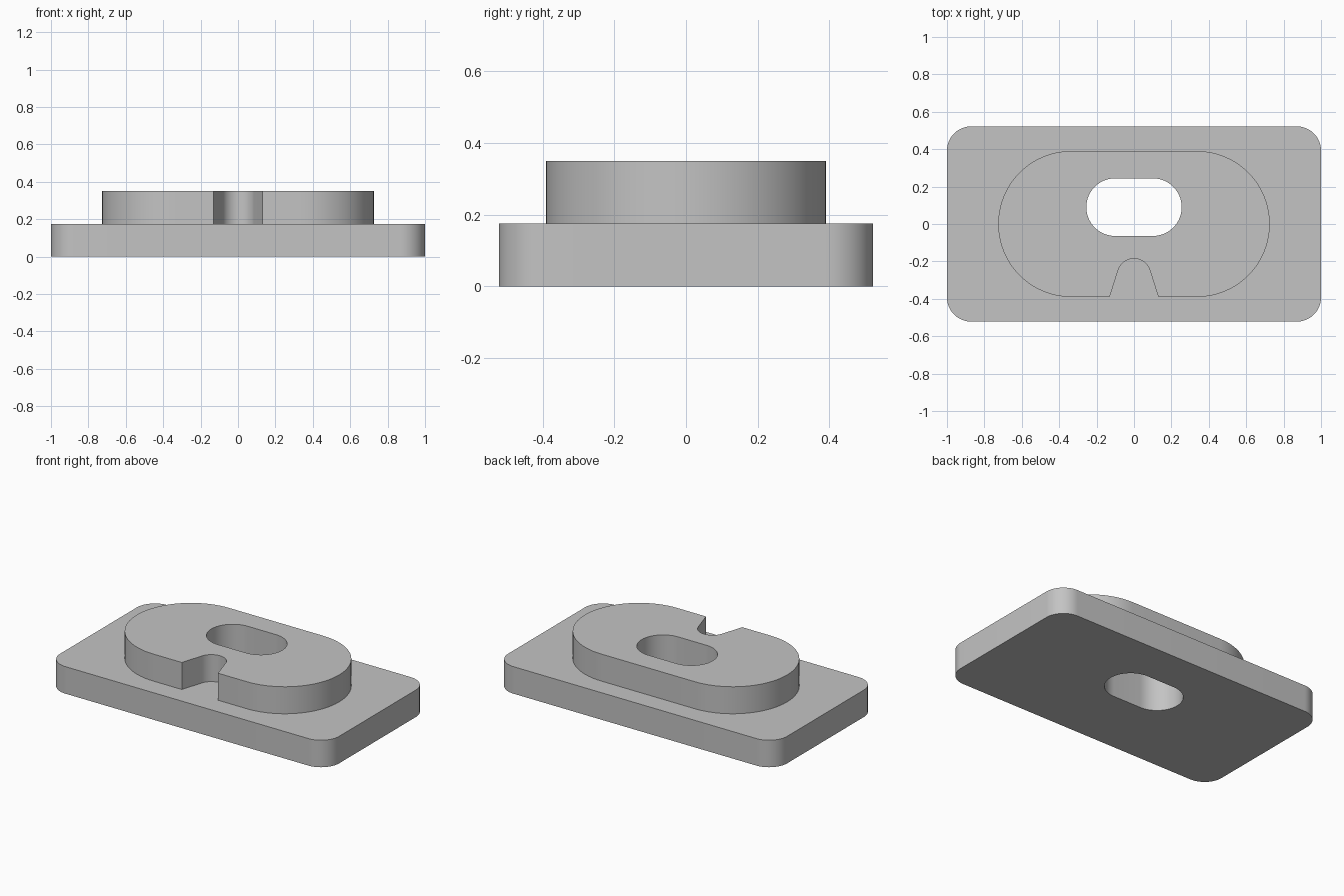
import bpy
import bmesh
from math import radians, cos, sin, hypot

cube = bpy.data.objects.get("Cube")
if cube:
    bpy.data.objects.remove(cube, do_unlink=True)

BASE_TOP, BOSS_TOP = 0.175, 0.35


def arc(cx, cy, r, start, end, steps):
    """Points on an arc, angles in degrees."""
    angles = [radians(start + (end - start) * i / steps) for i in range(steps + 1)]
    return [(cx + r * cos(a), cy + r * sin(a)) for a in angles]


def rounded_plate(hx, hy, r, steps=16):
    corners = [(1, 1, 0), (-1, 1, 90), (-1, -1, 180), (1, -1, 270)]
    return [p for sx, sy, a in corners
            for p in arc(sx * (hx - r), sy * (hy - r), r, a, a + 90, steps)]


def stadium(hx, r, cy=0.0, steps=40):
    c = hx - r
    return arc(c, cy, r, -90, 90, steps) + arc(-c, cy, r, 90, 270, steps)


# Outlines: base plate, raised boss with a flared notch at the front, slot
plate = rounded_plate(1.0, 0.522, 0.13)
notch = [(-0.13, -0.39)] + arc(0, -0.274, 0.089, 163, 17, 24) + [(0.13, -0.39)]
boss = stadium(0.726, 0.39) + notch
slot = stadium(0.255, 0.154, cy=0.09, steps=32)

bm = bmesh.new()


def ring(outline, z):
    """Closed loop of edges at one height."""
    verts = [bm.verts.new((x, y, z)) for x, y in outline]
    edges = [bm.edges.new((v, verts[i - 1])) for i, v in enumerate(verts)]
    return verts, edges


def wall(lower, upper):
    a, b = lower[0], upper[0]
    for i in range(len(a)):
        bm.faces.new((a[i - 1], a[i], b[i], b[i - 1]))


def flat(outer, inner):
    """Flat face between an outline and a hole."""
    bmesh.ops.triangle_fill(bm, use_beauty=True, use_dissolve=False,
                            edges=outer[1] + inner[1], normal=(0, 0, 1))


plate_low, plate_high = ring(plate, 0), ring(plate, BASE_TOP)
boss_low, boss_high = ring(boss, BASE_TOP), ring(boss, BOSS_TOP)
slot_low, slot_high = ring(slot, 0), ring(slot, BOSS_TOP)

# Underside, ledge around the boss, and boss top
flat(plate_low, slot_low)
flat(plate_high, boss_low)
flat(boss_high, slot_high)

# Outer walls and the through slot
wall(plate_low, plate_high)
wall(boss_low, boss_high)
wall(slot_low, slot_high)
bmesh.ops.recalc_face_normals(bm, faces=bm.faces[:])

mesh = bpy.data.meshes.new("slotted_mounting_plate")
bm.to_mesh(mesh)
bm.free()
body = bpy.data.objects.new("slotted_mounting_plate", mesh)
bpy.context.collection.objects.link(body)

# Plain grey finish
grey = bpy.data.materials.new("light_grey")
grey.use_nodes = True
colour = (0.55, 0.55, 0.55, 1.0)
grey.diffuse_color = colour
grey.node_tree.nodes["Principled BSDF"].inputs["Base Color"].default_value = colour
mesh.materials.append(grey)

# Smooth curved walls, crisp rims
for other in bpy.context.selected_objects:
    other.select_set(False)
body.select_set(True)
bpy.context.view_layer.objects.active = body
bpy.ops.object.shade_smooth_by_angle(angle=radians(30))
